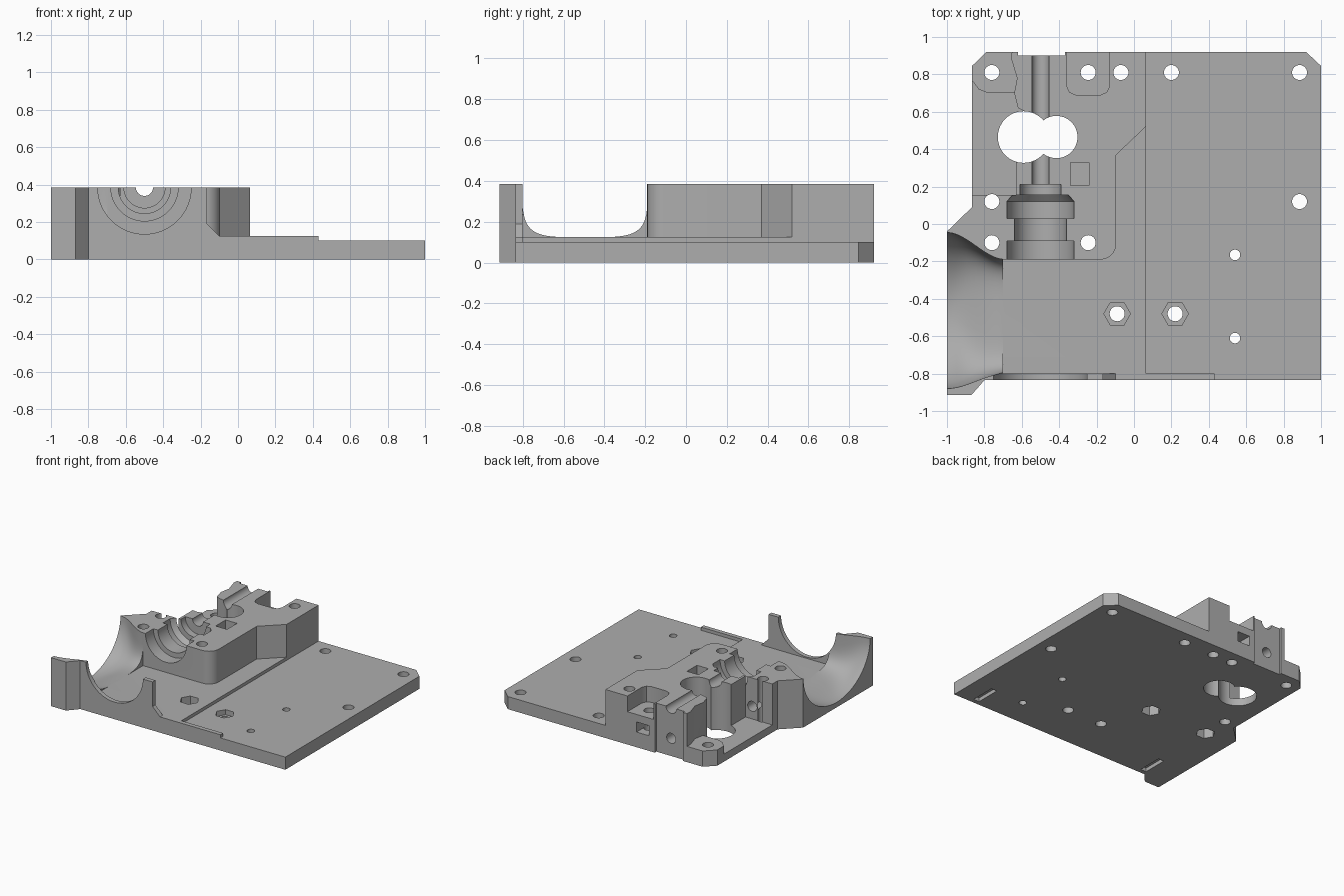
import bpy, bmesh, math

cube = bpy.data.objects.get("Cube")
if cube:
    bpy.data.objects.remove(cube, do_unlink=True)

TOP = 0.385      # height of the split plane
HIGH = 0.6       # upper limit for open cuts
AXIS_X = -0.5    # filament axis

gray = bpy.data.materials.new("plain gray")
gray.use_nodes = True
COLOR = (0.42, 0.42, 0.42, 1)
gray.diffuse_color = COLOR
gray.node_tree.nodes["Principled BSDF"].inputs["Base Color"].default_value = COLOR


def loft(name, rings):
    """Closed solid through a list of equal-length point rings."""
    bm = bmesh.new()
    rows = [[bm.verts.new(p) for p in ring] for ring in rings]
    n = len(rows[0])
    for a, b in zip(rows, rows[1:]):
        for i in range(n):
            j = (i + 1) % n
            bm.faces.new((a[i], a[j], b[j], b[i]))
    bm.faces.new(rows[0])
    bm.faces.new(rows[-1])
    bmesh.ops.recalc_face_normals(bm, faces=bm.faces)
    mesh = bpy.data.meshes.new(name)
    bm.to_mesh(mesh)
    bm.free()
    mesh.materials.append(gray)
    obj = bpy.data.objects.new(name, mesh)
    bpy.context.collection.objects.link(obj)
    return obj


def prism(name, pts, z0, z1):
    return loft(name, [[(x, y, z) for x, y in pts] for z in (z0, z1)])


def circle(cx, cy, r, n=40):
    return [(cx + r * math.cos(math.tau * i / n), cy + r * math.sin(math.tau * i / n))
            for i in range(n)]


def rect(x0, x1, y0, y1):
    return [(x0, y0), (x1, y0), (x1, y1), (x0, y1)]


def along_y(name, pts, y0, y1):
    return loft(name, [[(x, y, z) for x, z in pts] for y in (y0, y1)])


# Solid body from the plan outline
body = prism("extruder_body", [
    (-0.79, 0.92), (-0.866, 0.845), (-0.866, 0.09), (-1, -0.04), (-1, -0.915),
    (-0.87, -0.915), (-0.83, -0.87), (-0.8, -0.835), (1, -0.835), (1, 0.845), (0.92, 0.92)],
    0, TOP)


def cut(cutter):
    cutter.hide_render = True
    mod = body.modifiers.new("cut", "BOOLEAN")
    mod.operation = "DIFFERENCE"
    mod.solver = "EXACT"
    mod.object = cutter
    bpy.context.view_layer.objects.active = body
    bpy.ops.object.modifier_apply(modifier=mod.name)
    bpy.data.objects.remove(cutter, do_unlink=True)


# Open area over the thicker floor, leaving the front rim
corner = [(-0.18 + 0.085 * math.sin(a), -0.105 - 0.085 * math.cos(a))
          for a in [math.pi / 2 * (1 - i / 8) for i in range(9)]]
cut(prism("floor_clearance", [
    (-0.7, -0.8), (-0.1, -0.8), (-0.1, -1), (1.1, -1), (1.1, 1), (0.063, 1),
    (0.063, 0.52), (-0.095, 0.37)] + corner + [(-0.7, -0.19)], 0.125, HIGH))

# Thinner plate on the right
cut(prism("plate_clearance", [
    (0.063, -0.8), (0.43, -0.8), (0.43, -1), (1.1, -1), (1.1, 1), (0.063, 1)], 0.1, HIGH))

# Sloped end and round opening of the front rim
cut(along_y("rim_slope", [(-0.165, HIGH), (-0.165, 0.19), (-0.1, 0.125),
                          (0, 0.125), (0, HIGH)], -1, -0.8))
cut(along_y("rim_opening", circle(AXIS_X, TOP, 0.25, 64), -1, -0.79))

# Flared scoop on the left side
def scoop_ring(x, low, high, depth, power, n=64):
    mid, half, ring = (low + high) / 2, (high - low) / 2, []
    for i in range(n):
        c, s = math.cos(math.tau * i / n), math.sin(math.tau * i / n)
        ring.append((x, mid + half * math.copysign(abs(c) ** (2 / power), c),
                     TOP + depth * math.copysign(abs(s) ** (2 / power), s)))
    return ring

rings = [scoop_ring(-1.05, -0.88, -0.045, 0.345, 2)]
for i in range(13):
    t = i / 12
    e = t * t * (3 - 2 * t)
    rings.append(scoop_ring(-1 + 0.31 * t, -0.88 + 0.08 * e, -0.045 - 0.145 * e,
                            0.345 - 0.085 * e, 2 + 2.5 * e))
cut(loft("scoop", rings))

# Stepped socket and filament channel around one axis
profile = [(0.18, -0.25), (0.18, -0.09), (0.14, -0.09), (0.14, 0.03), (0.18, 0.03),
           (0.18, 0.12), (0.15, 0.155), (0.11, 0.155), (0.11, 0.21), (0.046, 0.21), (0.046, 1)]
cut(loft("socket", [[(x, y, z) for x, z in circle(AXIS_X, TOP, r, 48)] for r, y in profile]))

# Low pocket and screw tab at the back left
cut(prism("low_pocket", [
    (-1, 0.155), (-0.63, 0.155), (-0.63, 0.34), (-0.6, 0.4), (-0.58, 0.6), (-0.62, 0.62),
    (-0.64, 0.7), (-0.78, 0.7), (-0.83, 0.72), (-0.86, 0.76), (-1, 0.76)], 0.06, HIGH))
cut(prism("tab_clearance", [
    (-1, 0.7), (-0.64, 0.7), (-0.625, 0.78), (-0.655, 0.88), (-0.65, 1), (-1, 1)], 0.125, HIGH))

# Recess for the rear screw, and the inset at the channel exit
cut(prism("rear_recess", [(-0.36, 1), (-0.36, 0.74), (-0.345, 0.705), (-0.31, 0.69),
                          (-0.18, 0.69), (-0.145, 0.705), (-0.13, 0.74), (-0.13, 1)],
          0.26, HIGH))
cut(prism("rear_inset", rect(-0.62, -0.37, 0.9, 1), -0.1, HIGH))

# Drive gear openings
for x, r in ((-0.59, 0.138), (-0.415, 0.113)):
    cut(prism("gear_opening", circle(x, 0.465, r, 56), -0.1, HIGH))

# Nut slots and horizontal screw holes
cut(prism("nut_slot", rect(-0.34, -0.24, 0.205, 0.33), 0.08, HIGH))
cut(along_y("rear_nut_slot", rect(-0.32, -0.21, 0.12, 0.2), 0.75, 1))
cut(along_y("rear_hole", circle(AXIS_X, 0.14, 0.04), 0.5, 1))
cut(along_y("side_hole", circle(-0.69, 0.16, 0.04), 0, 0.3))

# Vertical screw holes
large = [(-0.76, 0.81), (-0.245, 0.81), (-0.07, 0.81), (0.2, 0.81), (0.885, 0.81),
         (0.885, 0.12), (-0.76, 0.12), (-0.76, -0.1), (-0.245, -0.1),
         (-0.09, -0.48), (0.22, -0.48)]
for x, y in large:
    cut(prism("screw_hole", circle(x, y, 0.04), -0.1, HIGH))
for y in (-0.165, -0.61):
    cut(prism("small_hole", circle(0.54, y, 0.028), -0.1, HIGH))

# Hexagonal nut traps, from above and from below
for x in (-0.09, 0.22):
    cut(prism("top_nut_trap", circle(x, -0.48, 0.071, 6), 0.06, HIGH))
for x in (-0.76, -0.245):
    cut(prism("bottom_nut_trap", circle(x, -0.1, 0.071, 6), -0.1, 0.08))

# Shallow tie slots underneath
for x in (-0.76, 0.82):
    cut(prism("tie_slot", rect(x - 0.025, x + 0.025, -0.8, -0.6), -0.1, 0.03))

# Smooth curved faces, sharp edges elsewhere
bpy.ops.object.select_all(action="DESELECT")
body.select_set(True)
bpy.context.view_layer.objects.active = body
bpy.ops.object.shade_smooth_by_angle(angle=math.radians(30))
